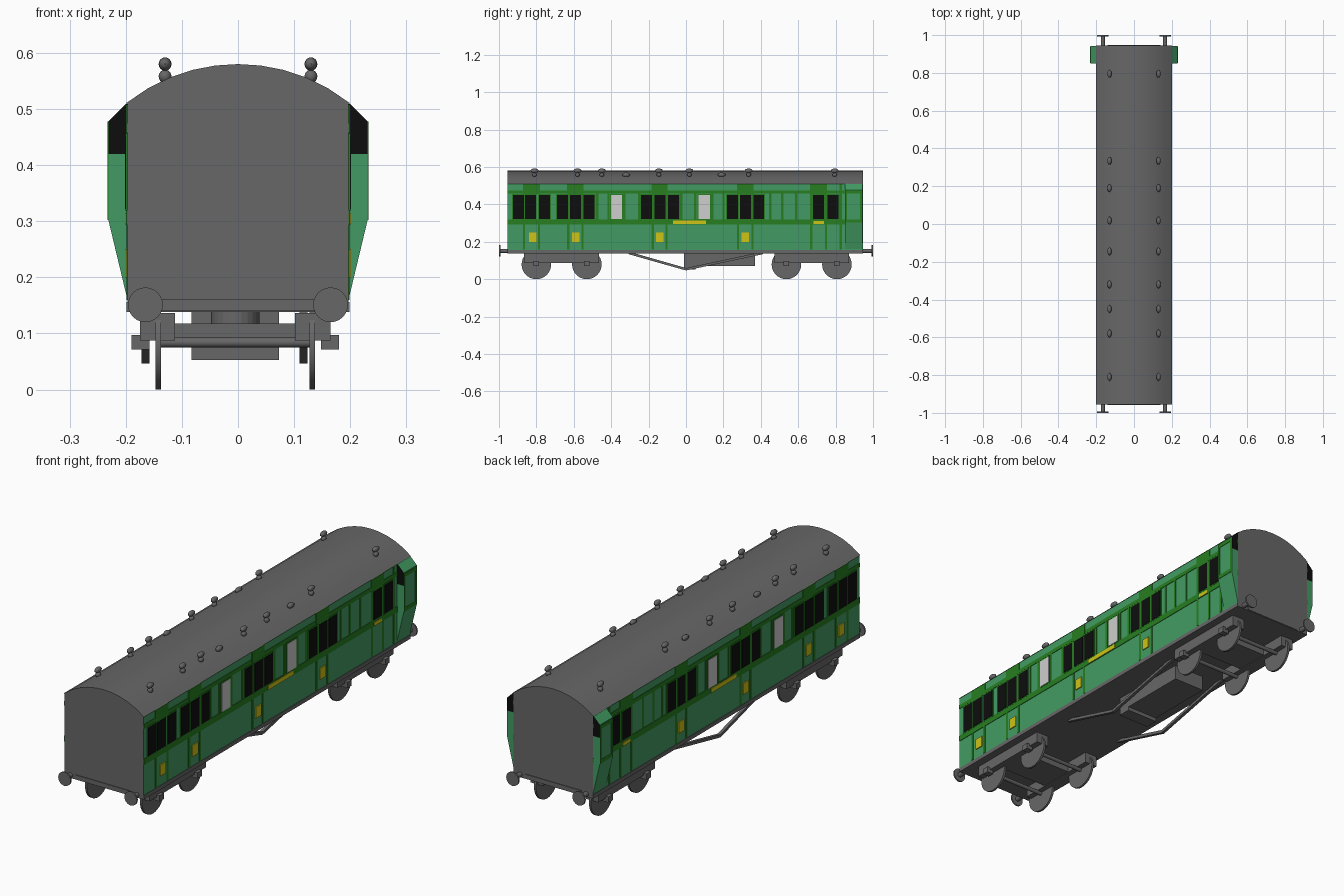
import bpy, bmesh, math
from mathutils import Vector, Matrix

if "Cube" in bpy.data.objects:
    bpy.data.objects.remove(bpy.data.objects["Cube"])


def material(name, rgb):
    m = bpy.data.materials.new(name)
    m.diffuse_color = (*rgb, 1)
    m.use_nodes = True
    m.node_tree.nodes["Principled BSDF"].inputs["Base Color"].default_value = m.diffuse_color
    return m


GREY = material("dark grey", (0.135, 0.135, 0.135))
GREEN = material("light green", (0.055, 0.33, 0.125))
DARK = material("dark green", (0.02, 0.205, 0.015))
BLACK = material("black", (0.004, 0.004, 0.004))
WHITE = material("pale grey", (0.62, 0.62, 0.62))
YELLOW = material("yellow", (0.62, 0.55, 0.008))


def finish(name, bm, *mats, smooth=None):
    bmesh.ops.recalc_face_normals(bm, faces=bm.faces)
    me = bpy.data.meshes.new(name)
    bm.to_mesh(me)
    bm.free()
    for m in mats:
        me.materials.append(m)
    if smooth:
        me.polygons.foreach_set("use_smooth", [True] * len(me.polygons))
        me.set_sharp_from_angle(angle=math.radians(smooth))
    ob = bpy.data.objects.new(name, me)
    bpy.context.collection.objects.link(ob)
    return ob


def add_box(bm, x0, x1, y0, y1, z0, z1):
    mat = Matrix.Translation(((x0 + x1) / 2, (y0 + y1) / 2, (z0 + z1) / 2)) @ \
        Matrix.Diagonal((abs(x1 - x0), y1 - y0, z1 - z0, 1))
    bmesh.ops.create_cube(bm, size=1, matrix=mat)


def add_cyl(bm, centre, r, length, axis, n=24):
    rot = Matrix.Rotation(math.pi / 2, 4, 'Y' if axis == 'X' else 'X') if axis != 'Z' else Matrix()
    bmesh.ops.create_cone(bm, cap_ends=True, segments=n, radius1=r, radius2=r,
                          depth=length, matrix=Matrix.Translation(centre) @ rot)


def add_prism(bm, profile, y0, y1):
    """Extrude an x-z profile along y."""
    a = [bm.verts.new((x, y0, z)) for x, z in profile]
    b = [bm.verts.new((x, y1, z)) for x, z in profile]
    bm.faces.new(a)
    bm.faces.new(b[::-1])
    n = len(a)
    for i in range(n):
        bm.faces.new((a[i], a[(i + 1) % n], b[(i + 1) % n], b[i]))


Y0, Y1, W = -0.955, 0.945, 0.197

# Body with arched roof: sides green, ends and roof grey
R = 0.3207
arc = [(0.2 - 0.04 * i, 0.58 - R + math.sqrt(R * R - (0.2 - 0.04 * i) ** 2)) for i in range(11)]
bm = bmesh.new()
add_prism(bm, [(-W, 0.155), (W, 0.155), (W, 0.51)] + arc + [(-W, 0.51)], Y0, Y1)
bm.normal_update()
for f in bm.faces:
    if abs(f.normal.x) > 0.9 and f.calc_center_median().z < 0.5:
        f.material_index = 1
finish("coach_body", bm, GREY, GREEN, smooth=20)

# Underframe
bm = bmesh.new()
add_box(bm, -W - 0.002, W + 0.002, Y0, Y1, 0.138, 0.156)
add_box(bm, -0.14, 0.14, Y0 - 0.003, Y1 + 0.003, 0.14, 0.16)
finish("underframe", bm, GREY)


def side_plates(name, rects, depth, mat, x=W):
    """Thin plates (y0, y1, z0, z1) on both sides of the coach."""
    bm = bmesh.new()
    for s in (1, -1):
        for y0, y1, z0, z1 in rects:
            add_box(bm, s * (x - 0.002), s * (x + depth), y0, y1, z0, z1)
    finish(name, bm, mat)


# Beading strips and door-top panels
doors = [(-0.866, -0.786), (-0.63, -0.553), (-0.178, -0.104), (0.278, 0.355), (0.67, 0.748)]
full = [y for d in doors for y in d] + [0.828]
upper = [-0.475, -0.415, -0.33, -0.25, -0.025, 0.05, 0.14, 0.2, 0.45, 0.515, 0.59]
beads = [(y - 0.006, y + 0.006, 0.16, 0.508) for y in full]
beads += [(y - 0.006, y + 0.006, 0.3, 0.47) for y in upper]
side_plates("vertical_beading", beads, 0.002, DARK)
side_plates("horizontal_beading", [(Y0, Y1, 0.293, 0.32), (Y0, Y1, 0.457, 0.475)], 0.0025, DARK)
side_plates("door_top_panels", [(a - 0.006, b + 0.006, 0.455, 0.508) for a, b in doors], 0.003, DARK)

# Windows in groups with dark frames, frosted windows, yellow panels
starts = [-0.925, -0.861, -0.786, -0.69, -0.62, -0.547, -0.241, -0.168, -0.096,
          0.219, 0.29, 0.36, 0.68, 0.757]
wins = [(y, y + 0.058, 0.322, 0.45) for y in starts]
frost = [(-0.402, -0.342, 0.322, 0.45), (0.066, 0.128, 0.322, 0.45)]
side_plates("window_frames", [(a - 0.005, b + 0.005, c - 0.004, d + 0.006) for a, b, c, d in wins + frost],
            0.0032, DARK)
side_plates("windows", wins, 0.0045, BLACK)
side_plates("frosted_windows", frost, 0.0045, WHITE)
side_plates("yellow_panels",
            [(y, y + 0.04, 0.2, 0.25) for y in (-0.84, -0.61, -0.16, 0.297)] +
            [(-0.07, 0.107, 0.295, 0.315), (0.683, 0.737, 0.294, 0.311)], 0.0045, YELLOW)

# Guard's lookouts: bulging, with black glass in the fore and aft faces
for side, s in (("left", -1), ("right", 1)):
    bm = bmesh.new()
    add_prism(bm, [(s * x, z) for x, z in ((0.19, 0.16), (0.197, 0.16), (0.231, 0.302), (0.231, 0.42), (0.19, 0.42))],
              0.85, 0.943)
    add_prism(bm, [(s * x, z) for x, z in ((0.19, 0.42), (0.231, 0.42), (0.231, 0.478), (0.2, 0.509), (0.19, 0.509))],
              0.85, 0.943)
    bm.normal_update()
    for f in bm.faces:
        if abs(f.normal.y) > 0.9 and f.calc_center_median().z > 0.42:
            f.material_index = 1
    finish(side + "_lookout", bm, GREEN, BLACK)
side_plates("lookout_beading", [(0.852, 0.862, 0.302, 0.478), (0.931, 0.941, 0.302, 0.478),
                                (0.852, 0.941, 0.302, 0.32), (0.852, 0.941, 0.458, 0.474)], 0.0015, DARK, x=0.231)

# Roof ventilators: tall double ones and low single ones
bm = bmesh.new()
for y in (-0.81, -0.58, -0.45, -0.32, -0.145, 0.018, 0.19, 0.335, 0.795):
    for x in (-0.13, 0.13):
        low = y in (-0.32, 0.19)
        for z in ((0.558,) if low else (0.558, 0.58)):
            long = 0.021 if (low or z > 0.57) else 0.012
            bmesh.ops.create_uvsphere(bm, u_segments=12, v_segments=8, radius=1,
                                      matrix=Matrix.Translation((x, y, z)) @ Matrix.Diagonal((0.0115, long, 0.012, 1)))
finish("roof_ventilators", bm, GREY, smooth=40)

# Buffers
bm = bmesh.new()
for s, yb in ((-1, Y0), (1, Y1)):
    for x in (-0.165, 0.165):
        add_cyl(bm, (x, (yb + s * 0.995) / 2, 0.151), 0.011, abs(s * 0.995 - yb) + 0.01, 'Y', 12)
        add_cyl(bm, (x, s * 0.9965, 0.151), 0.031, 0.007, 'Y', 24)
finish("buffers", bm, GREY, smooth=40)

# Bogies: side frames, cross member, pivot, axle boxes, axles and wheels
OFF = -0.005
for name, yc in (("front", -0.665), ("rear", 0.672)):
    bm = bmesh.new()
    for s in (-1, 1):
        add_box(bm, OFF + s * 0.107, OFF + s * 0.17, yc - 0.2, yc + 0.2, 0.087, 0.136)
        for dy in (-0.135, 0.135):
            add_box(bm, OFF + s * 0.153, OFF + s * 0.185, yc + dy - 0.015, yc + dy + 0.015, 0.071, 0.097)
    add_box(bm, -0.12, 0.11, yc - 0.08, yc + 0.08, 0.09, 0.118)
    add_cyl(bm, (OFF, yc, 0.128), 0.043, 0.024, 'Z')
    finish(name + "_bogie_frame", bm, GREY)
    bm = bmesh.new()
    for dy in (-0.135, 0.135):
        add_cyl(bm, (OFF, yc + dy, 0.084), 0.009, 0.27, 'X', 12)
        for s in (-1, 1):
            add_cyl(bm, (OFF + s * 0.137, yc + dy, 0.079), 0.079, 0.01, 'X', 32)
    finish(name + "_bogie_wheels", bm, GREY, smooth=40)

# Equipment box under the floor
bm = bmesh.new()
add_box(bm, -0.083, 0.073, -0.01, 0.37, 0.07, 0.14)
add_box(bm, -0.083, 0.073, -0.01, 0.05, 0.053, 0.08)
finish("equipment_box", bm, GREY)

# Truss rods
bm = bmesh.new()
path = [Vector((0, -0.305, 0.14)), Vector((0, 0, 0.053)), Vector((0, 0.41, 0.14))]
for x in (-0.165, 0.117):
    for a, b in zip(path, path[1:]):
        d = b - a
        mat = Matrix.Translation((a + b) / 2 + Vector((x, 0, 0))) @ \
            Matrix.Rotation(math.atan2(d.z, d.y), 4, 'X') @ Matrix.Diagonal((0.014, d.length, 0.013, 1))
        bmesh.ops.create_cube(bm, size=1, matrix=mat)
finish("truss_rods", bm, GREY)
